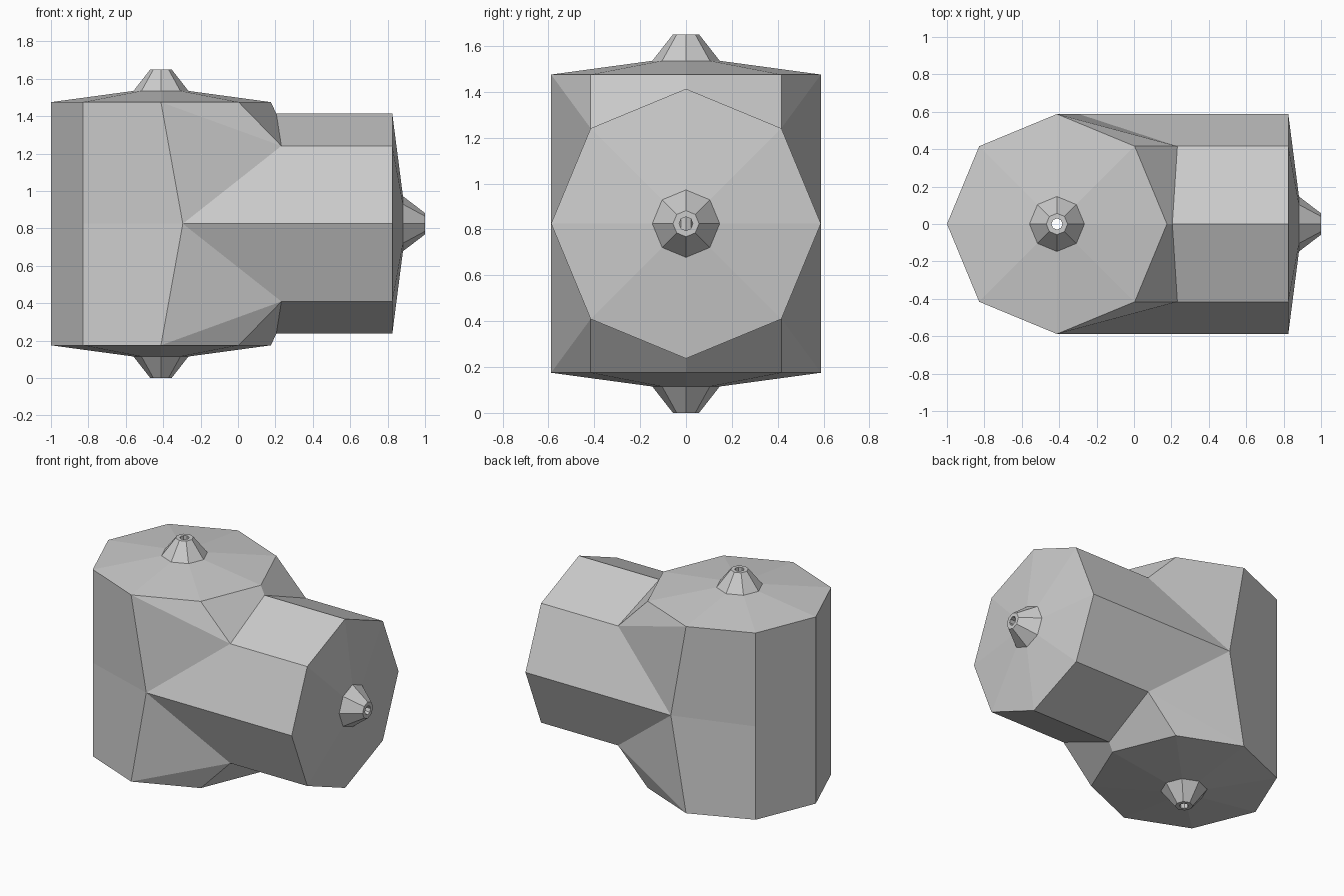
import bpy, bmesh
from math import sin, cos, pi

if "Cube" in bpy.data.objects:
    bpy.data.objects.remove(bpy.data.objects["Cube"])

CX, CZ, R = -0.412, 0.825, 0.588      # vertical pipe axis, mid height, pipe radius
END, CAP, TIP = 0.65, 0.71, 0.825     # heights of pipe end, cap and nozzle tip above the middle
BASE, LIP, BORE = 0.147, 0.057, 0.03  # nozzle radii


def up(i, r, h):
    """Point i of an upright octagon ring."""
    return (CX + r * cos(i * pi / 4), r * sin(i * pi / 4), h)


def side(i, r, x):
    """Point i of a ring round the branch axis, from y side to top."""
    return (x, r * cos(i * pi / 4), r * sin(i * pi / 4))


def sweep(point, count, profile):
    """Faces between neighbouring profile rings."""
    return [[point(i, *a), point(i + 1, *a), point(i + 1, *b), point(i, *b)]
            for a, b in zip(profile, profile[1:]) for i in range(count)]


def build(name, faces):
    """Make one quarter, mirror it in y and z, weld it."""
    bm = bmesh.new()
    for sy in (1, -1):
        for sz in (1, -1):
            for f in faces:
                bm.faces.new([bm.verts.new((x, y * sy, z * sz)) for x, y, z in f])
    bmesh.ops.remove_doubles(bm, verts=bm.verts[:], dist=0.0005)
    bmesh.ops.recalc_face_normals(bm, faces=bm.faces[:])
    me = bpy.data.meshes.new(name)
    bm.to_mesh(me)
    bm.free()
    ob = bpy.data.objects.new(name, me)
    ob.location.z = CZ
    bpy.context.collection.objects.link(ob)


# Tee body: joint line where the branch meets the upright pipe
top = [up(i, R, END) for i in range(5)]
joint = [side(0, R, -0.295), side(1, R, 0.232), side(2, R, 0.205)]
rear = [up(i, R, 0) for i in (3, 4)]
body = [
    [top[2], joint[0], joint[1]],
    [top[2], joint[1], top[1]],
    [top[1], joint[1], joint[2], top[0]],
    [top[2], top[3], rear[0], joint[0]],
    [top[3], top[4], rear[1], rear[0]],
]
# Branch walls
for i in range(2):
    body.append([joint[i], joint[i + 1], side(i + 1, R, 0.825), side(i, R, 0.825)])
# Sloped end caps
body += sweep(up, 4, [(R, END), (BASE, CAP)])
body += sweep(side, 2, [(R, 0.825), (BASE, 0.882)])
build("tee_body", body)

# Nozzles with a bore running through
build("upright_nozzles", sweep(up, 4, [(BASE, CAP), (LIP, TIP), (BORE, TIP), (BORE, 0)]))
build("branch_nozzle", sweep(side, 2, [(BASE, 0.882), (LIP, 1.0), (BORE, 1.0), (BORE, CX + BORE)]))
